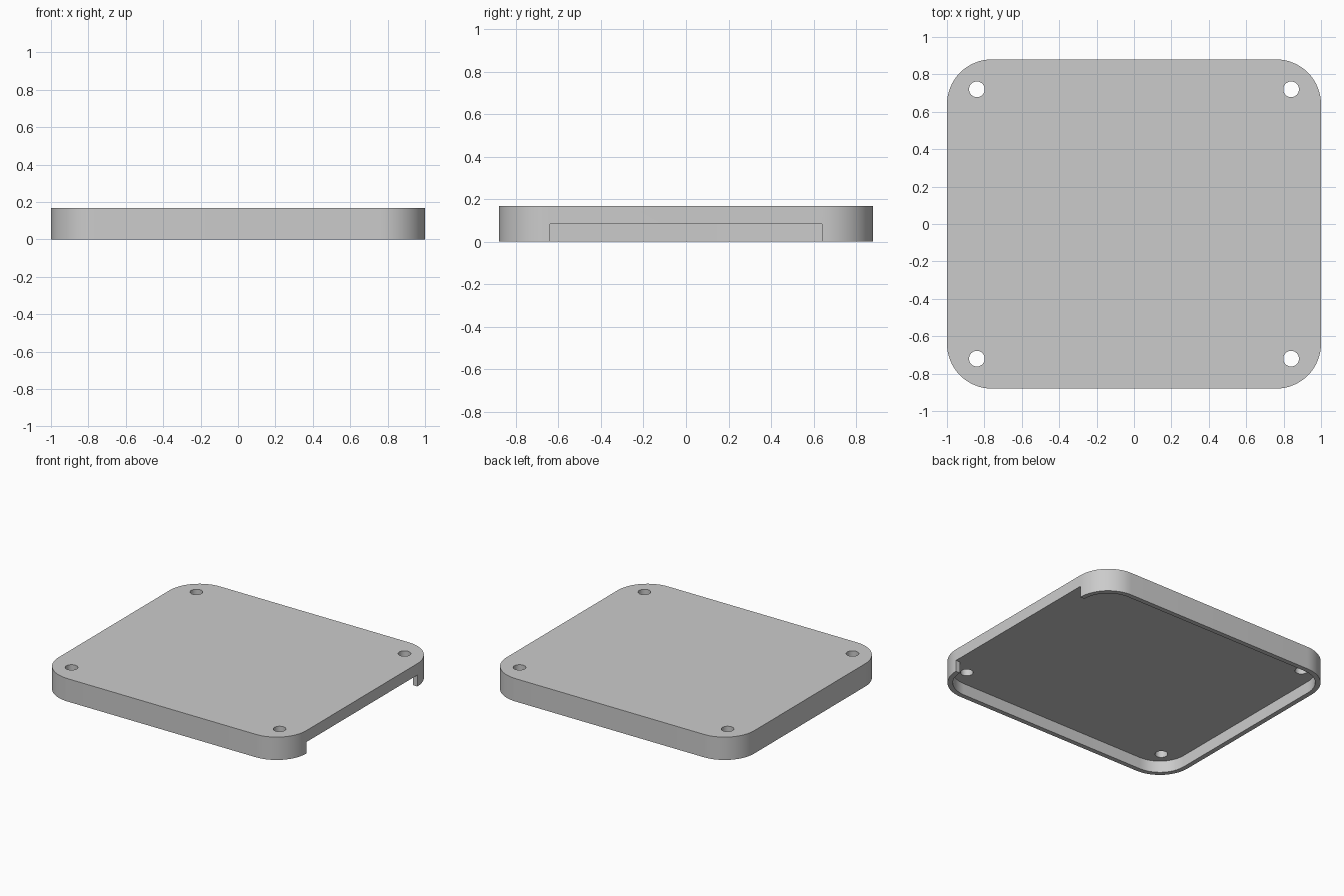
import bpy, bmesh, math

cube = bpy.data.objects.get("Cube")
if cube:
    bpy.data.objects.remove(cube, do_unlink=True)

HALF_X, HALF_Y, HEIGHT = 1.0, 0.88, 0.167
RADIUS, WALL = 0.24, 0.035
POCKET, NOTCH = 0.085, 0.083
HOLE_X, HOLE_Y, HOLE_R = 0.84, 0.72, 0.042

grey = bpy.data.materials.new("light_grey")
grey.use_nodes = True
colour = (0.6, 0.6, 0.6, 1)
grey.diffuse_color = colour
grey.node_tree.nodes["Principled BSDF"].inputs["Base Color"].default_value = colour


def prism(name, outline, z0, z1):
    """Extrude a counter-clockwise outline between two heights."""
    bm = bmesh.new()
    base = bm.faces.new([bm.verts.new((x, y, z0)) for x, y in outline])
    top = bmesh.ops.extrude_face_region(bm, geom=[base])["geom"]
    verts = [g for g in top if isinstance(g, bmesh.types.BMVert)]
    bmesh.ops.translate(bm, verts=verts, vec=(0, 0, z1 - z0))
    bmesh.ops.recalc_face_normals(bm, faces=bm.faces)
    mesh = bpy.data.meshes.new(name)
    bm.to_mesh(mesh)
    bm.free()
    mesh.materials.append(grey)
    obj = bpy.data.objects.new(name, mesh)
    bpy.context.collection.objects.link(obj)
    return obj


def rounded(hx, hy, r, steps=16):
    """Rounded rectangle outline."""
    pts = []
    for i, (sx, sy) in enumerate([(1, 1), (-1, 1), (-1, -1), (1, -1)]):
        for k in range(steps + 1):
            a = (i + k / steps) * math.pi / 2
            pts.append((sx * (hx - r) + r * math.cos(a), sy * (hy - r) + r * math.sin(a)))
    return pts


def circle(cx, cy, r, n=32):
    return [(cx + r * math.cos(math.tau * k / n), cy + r * math.sin(math.tau * k / n))
            for k in range(n)]


def box(x0, x1, y0, y1):
    return [(x0, y0), (x1, y0), (x1, y1), (x0, y1)]


# Solid lid with rounded corners
lid = prism("lid", rounded(HALF_X, HALF_Y, RADIUS), 0, HEIGHT)

# Pocket underneath, slot through the left wall, four screw holes
side = HALF_Y - RADIUS
cutters = [
    prism("pocket_cutter", rounded(HALF_X - WALL, HALF_Y - WALL, RADIUS - WALL), -0.1, POCKET),
    prism("slot_cutter", box(HALF_X - 2 * WALL, HALF_X + 0.1, -side, side), -0.1, NOTCH),
]
for sx in (-1, 1):
    for sy in (-1, 1):
        cutters.append(prism("hole_cutter", circle(sx * HOLE_X, sy * HOLE_Y, HOLE_R), -0.1, 0.3))

bpy.ops.object.select_all(action="DESELECT")
bpy.context.view_layer.objects.active = lid
lid.select_set(True)
for cutter in cutters:
    cutter.hide_render = True
    mod = lid.modifiers.new("cut", "BOOLEAN")
    mod.operation = "DIFFERENCE"
    mod.solver = "EXACT"
    mod.object = cutter
    bpy.ops.object.modifier_apply(modifier=mod.name)
    bpy.data.objects.remove(cutter, do_unlink=True)

# Smooth corners and holes, crisp edges
bpy.ops.object.shade_smooth_by_angle(angle=math.radians(30))
